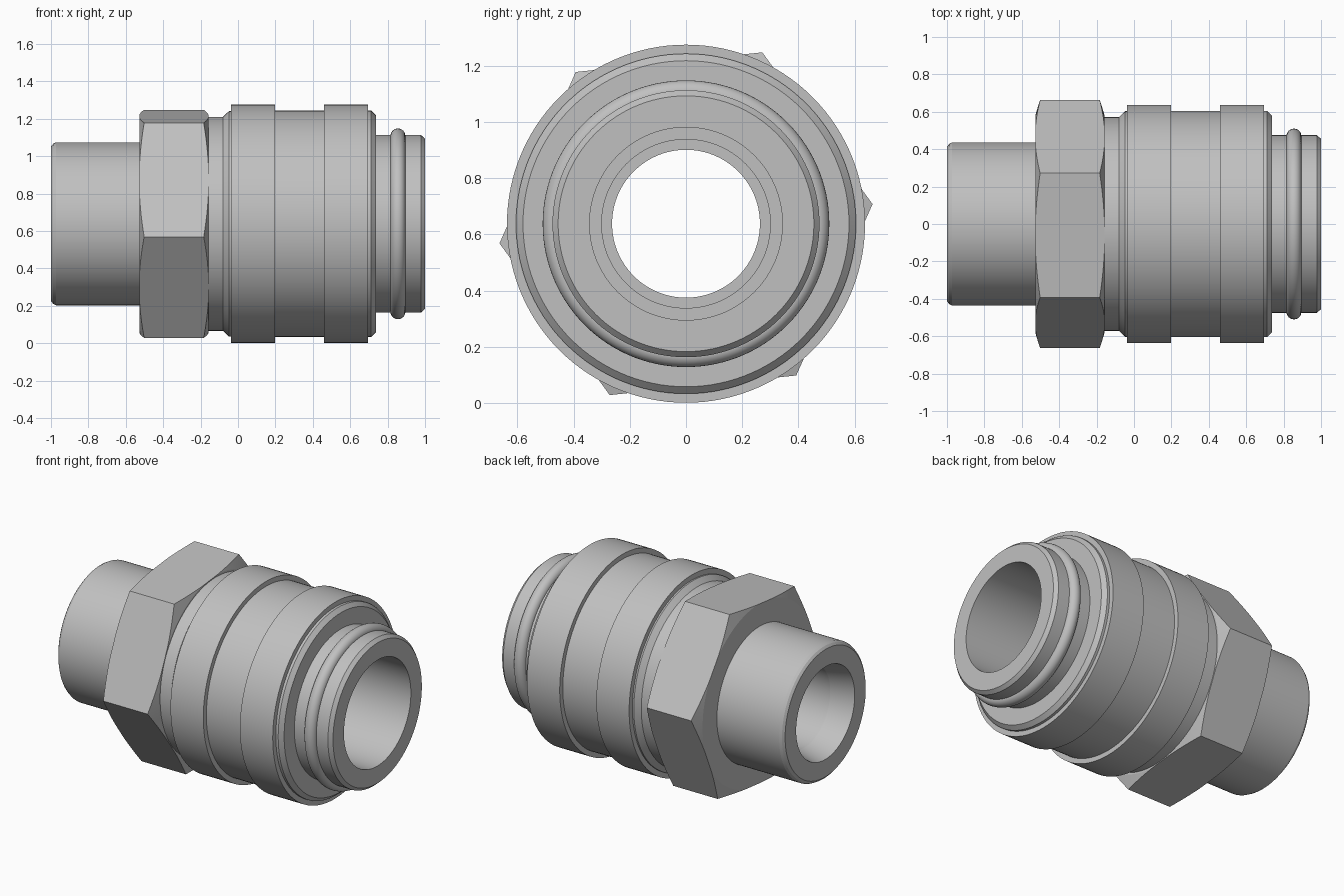
import bpy, bmesh, math

AXIS_Z = 0.638
SEGMENTS = 120

cube = bpy.data.objects.get("Cube")
if cube:
    bpy.data.objects.remove(cube, do_unlink=True)

steel = bpy.data.materials.new("grey_steel")
steel.use_nodes = True
GREY = (0.53, 0.53, 0.53, 1)
steel.diffuse_color = GREY
steel.node_tree.nodes["Principled BSDF"].inputs["Base Color"].default_value = GREY


def lathe(name, section, smooth_angle=10):
    """Sweep a closed (x, radius) section around the long axis.
    The section is a function of the sweep angle."""
    bm = bmesh.new()
    rings = []
    for i in range(SEGMENTS):
        a = math.tau * i / SEGMENTS
        rings.append([bm.verts.new((x, r * math.cos(a), r * math.sin(a)))
                      for x, r in section(a)])
    count = len(rings[0])
    for i, ring in enumerate(rings):
        after = rings[(i + 1) % SEGMENTS]
        for j in range(count):
            k = (j + 1) % count
            bm.faces.new((ring[j], ring[k], after[k], after[j]))
    bmesh.ops.remove_doubles(bm, verts=bm.verts, dist=1e-5)
    bmesh.ops.recalc_face_normals(bm, faces=bm.faces)
    mesh = bpy.data.meshes.new(name)
    bm.to_mesh(mesh)
    bm.free()
    mesh.materials.append(steel)
    obj = bpy.data.objects.new(name, mesh)
    bpy.context.collection.objects.link(obj)
    obj.location.z = AXIS_Z
    bpy.ops.object.select_all(action='DESELECT')
    obj.select_set(True)
    bpy.context.view_layer.objects.active = obj
    bpy.ops.object.shade_smooth_by_angle(angle=math.radians(smooth_angle))
    return obj


# Through tube: pipe end, front collar and stepped bore with conical seat
tube = [(-1, 0.413), (-0.988, 0.428), (-0.973, 0.436), (-0.4, 0.436),
        (-0.4, 0.475), (0.978, 0.475), (1, 0.455),
        (1, 0.343), (0.5, 0.343), (0.5, 0.30), (0.3, 0.30), (0.3, 0.263),
        (-0.85, 0.263), (-1, 0.30)]
lathe("through_tube", lambda a: tube)

# Sleeve: neck, two raised bands and chamfered front rim
sleeve = [(-0.25, 0.45), (-0.25, 0.572), (-0.08, 0.572), (-0.048, 0.603),
          (-0.038, 0.603), (-0.038, 0.637), (0.197, 0.637), (0.197, 0.605),
          (0.46, 0.605), (0.46, 0.637), (0.695, 0.637), (0.695, 0.605),
          (0.712, 0.605), (0.737, 0.58), (0.737, 0.45)]
lathe("sleeve", lambda a: sleeve)

# Hexagon with conically chamfered corners at both ends
HEX_FLAT = 0.578
HEX_TURN = math.radians(6)
HEX_BACK, HEX_FRONT = -0.527, -0.158


def hex_section(a):
    side = math.radians(60)
    off = (a - HEX_TURN) % side - side / 2
    r = HEX_FLAT / math.cos(off)
    face_r = min(r, 0.583)
    cut = (r - face_r) * 0.3
    return [(HEX_BACK, 0.42), (HEX_BACK, face_r), (HEX_BACK + cut, r),
            (HEX_FRONT - cut, r), (HEX_FRONT, face_r), (HEX_FRONT, 0.42)]


lathe("hexagon", hex_section)

# Sealing ring seated on the front collar
seal = [(0.855 + 0.04 * math.cos(t), 0.47 + 0.04 * math.sin(t))
        for t in (math.tau * i / 24 for i in range(24))]
lathe("sealing_ring", lambda a: seal, 30)
